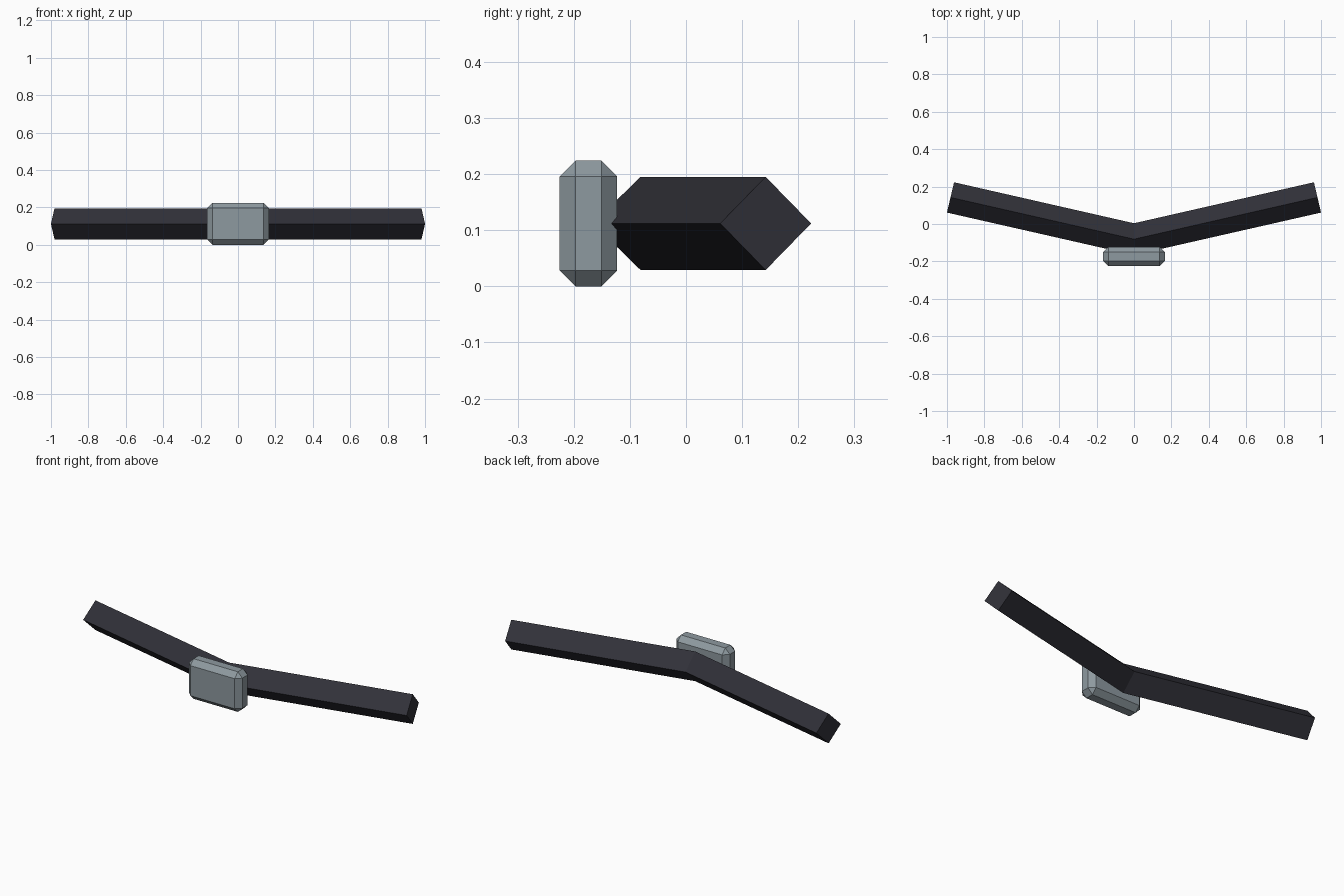
import bpy
import bmesh
from mathutils import Vector

cube = bpy.data.objects.get("Cube")
if cube:
    bpy.data.objects.remove(cube, do_unlink=True)


def make_material(name, color):
    mat = bpy.data.materials.new(name)
    mat.use_nodes = True
    mat.diffuse_color = color
    mat.node_tree.nodes["Principled BSDF"].inputs["Base Color"].default_value = color
    return mat


def make_object(name, bm, mat):
    bmesh.ops.recalc_face_normals(bm, faces=bm.faces)
    mesh = bpy.data.meshes.new(name)
    bm.to_mesh(mesh)
    bm.free()
    mesh.materials.append(mat)
    obj = bpy.data.objects.new(name, mesh)
    bpy.context.collection.objects.link(obj)
    return obj


charcoal = make_material("charcoal", (0.030, 0.030, 0.040, 1))
steel_grey = make_material("steel grey", (0.27, 0.32, 0.35, 1))

MID_Z = 0.112

# Swept bar: a diamond section runs from each square-cut tip through the bend
HALF = 0.083
bm = bmesh.new()
rings = []
for side in (-1, 0, 1):
    ring = []
    for depth, height in ((-1, 0), (0, 1), (1, 0), (0, -1)):
        x = side * (0.981 - 0.019 * depth)
        y = (0.142 if side else -0.081) + depth * (0.081 if side else 0.085)
        ring.append(bm.verts.new(Vector((x, y, MID_Z + height * HALF))))
    rings.append(ring)
for a, b in zip(rings, rings[1:]):
    for i in range(4):
        j = (i + 1) % 4
        bm.faces.new((a[i], a[j], b[j], b[i]))
bm.faces.new(rings[0])
bm.faces.new(rings[-1])
make_object("swept_bar", bm, charcoal)

# Chamfered block at the front of the bend
bm = bmesh.new()
bmesh.ops.create_cube(bm, size=1)
bmesh.ops.scale(bm, vec=(0.33, 0.102, 0.224), verts=bm.verts)
bmesh.ops.translate(bm, vec=(0, -0.174, MID_Z), verts=bm.verts)
bmesh.ops.bevel(bm, geom=bm.edges[:], offset=0.028, offset_type='OFFSET',
                segments=1, profile=0.5, affect='EDGES')
make_object("front_block", bm, steel_grey)
